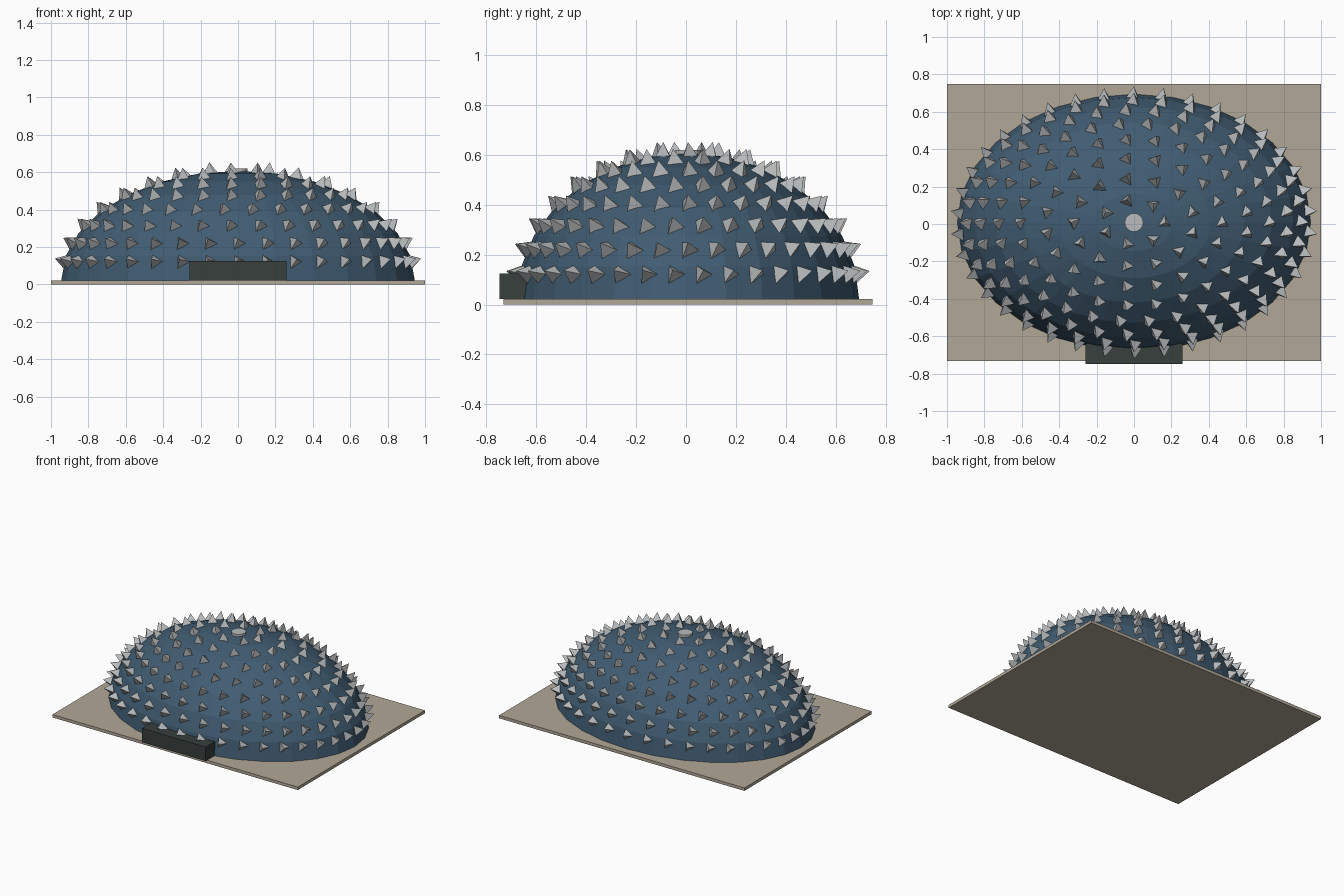
import bpy, bmesh, math
from mathutils import Vector, Matrix

if "Cube" in bpy.data.objects:
    bpy.data.objects.remove(bpy.data.objects["Cube"])

CY, Z0 = 0.008, 0.022            # dome centre
RX, RY, RZ = 0.945, 0.686, 0.585  # dome radii


def material(name, rgb):
    m = bpy.data.materials.new(name)
    m.diffuse_color = (*rgb, 1)
    m.use_nodes = True
    m.node_tree.nodes["Principled BSDF"].inputs["Base Color"].default_value = m.diffuse_color
    return m


def make_object(name, bm, mat):
    me = bpy.data.meshes.new(name)
    bm.to_mesh(me)
    bm.free()
    ob = bpy.data.objects.new(name, me)
    me.materials.append(mat)
    bpy.context.collection.objects.link(ob)
    return ob


def box(name, lo, hi, mat):
    bm = bmesh.new()
    lo, hi = Vector(lo), Vector(hi)
    bmesh.ops.create_cube(bm, size=1, matrix=Matrix.Translation((lo + hi) / 2)
                          @ Matrix.Diagonal((*(hi - lo), 1)))
    return make_object(name, bm, mat)


sand = material("sand", (0.44, 0.39, 0.31))
blue = material("slate blue", (0.052, 0.108, 0.168))
silver = material("silver grey", (0.48, 0.50, 0.51))
dark = material("dark grey green", (0.038, 0.050, 0.047))

# base plate and front block
box("base_plate", (-1, -0.732, 0), (1, 0.748, Z0), sand)
box("front_block", (-0.26, -0.748, Z0), (0.26, -0.64, 0.125), dark)

# dome: upper half of a flattened sphere
bm = bmesh.new()
bmesh.ops.create_uvsphere(bm, u_segments=28, v_segments=14, radius=1)
bmesh.ops.bisect_plane(bm, geom=bm.verts[:] + bm.edges[:] + bm.faces[:], dist=1e-4,
                       plane_co=(0, 0, 0), plane_no=(0, 0, -1), clear_outer=True)
bmesh.ops.transform(bm, verts=bm.verts,
                    matrix=Matrix.Translation((0, CY, Z0)) @ Matrix.Diagonal((RX, RY, RZ, 1)))
make_object("dome", bm, blue)

# three-sided spikes in rings, fewer towards the top
bm = bmesh.new()
for row in range(1, 9):
    lat = math.radians(10 * row)
    count = round(38.6 * math.cos(lat))
    for i in range(count):
        a = 2 * math.pi * (i + 0.5 * (row % 2)) / count
        u = Vector((math.cos(lat) * math.cos(a), math.cos(lat) * math.sin(a), math.sin(lat)))
        p = Vector((u.x * RX, u.y * RY + CY, u.z * RZ + Z0))
        n = Vector((u.x / RX, u.y / RY, u.z / RZ)).normalized()
        t = Vector((-math.sin(a) * RX, math.cos(a) * RY, 0)).normalized()
        s = n.cross(t)
        tip = bm.verts.new(p + n * 0.054)
        base = [bm.verts.new(p - n * 0.01 + 0.044 * (t * math.cos(k) + s * math.sin(k)))
                for k in (0, 2 * math.pi / 3, 4 * math.pi / 3)]
        for k in range(3):
            bm.faces.new((base[k], base[(k + 1) % 3], tip))
        bm.faces.new(base[::-1])
make_object("spikes", bm, silver)

# small cap on the crown
bm = bmesh.new()
bmesh.ops.create_cone(bm, cap_ends=True, segments=16, radius1=0.05, radius2=0.05, depth=0.03,
                      matrix=Matrix.Translation((0, CY, 0.605)))
make_object("crown_cap", bm, silver)
